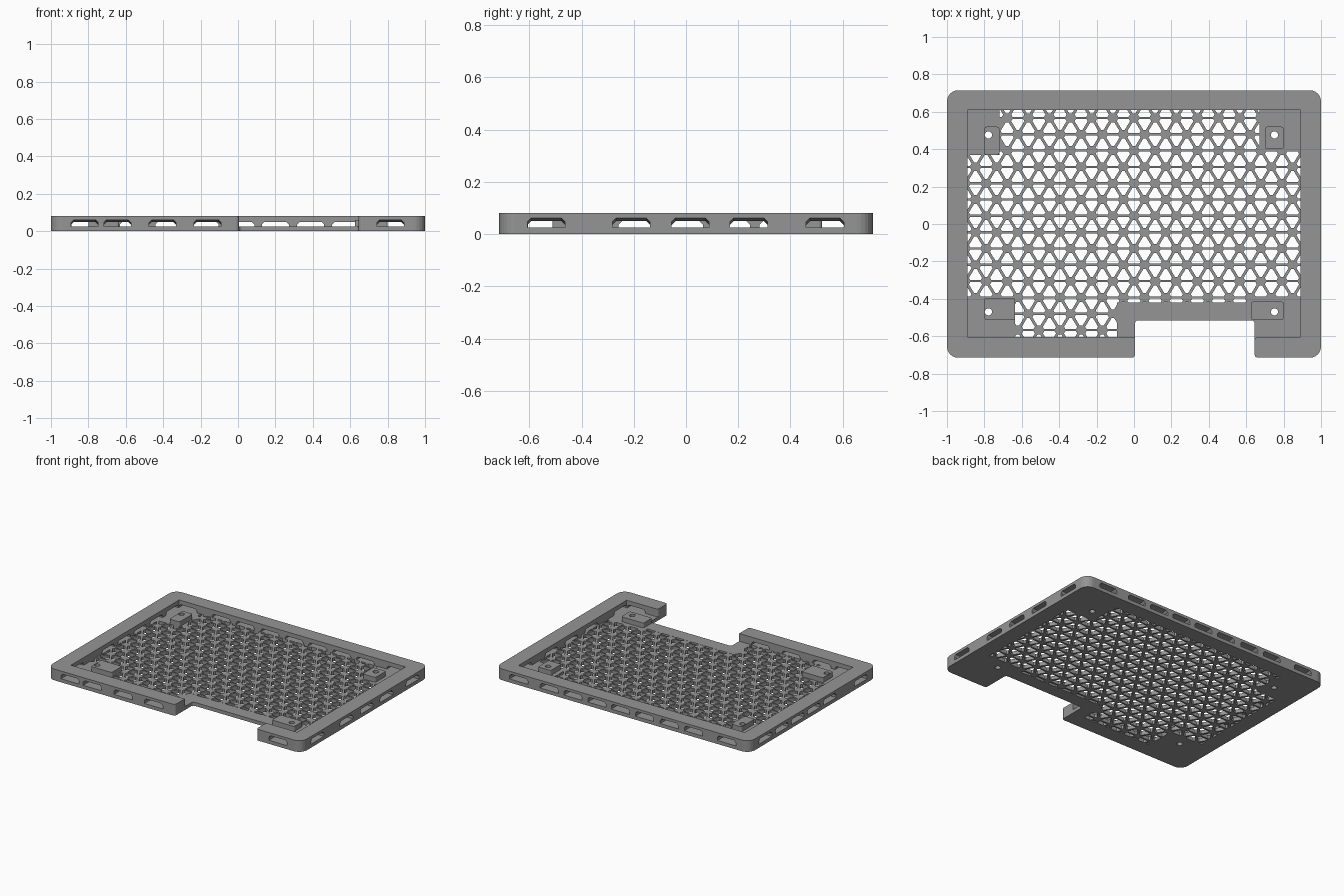
import bpy, bmesh
from math import cos, sin, pi
from mathutils import Vector

cube = bpy.data.objects.get("Cube")
if cube:
    bpy.data.objects.remove(cube)

H, FLOOR = 0.08, 0.025          # rim height, floor thickness
PITCH, ROW = 0.113, 0.0873      # triangle lattice

grey = bpy.data.materials.new("grey plastic")
grey.use_nodes = True
grey.diffuse_color = (0.3, 0.3, 0.3, 1)
grey.node_tree.nodes["Principled BSDF"].inputs["Base Color"].default_value = (0.3, 0.3, 0.3, 1)


def fillet(corners, steps=6):
    """Round each (x, y, radius) corner of an outline."""
    out = []
    for i, (x, y, r) in enumerate(corners):
        p = Vector((x, y))
        if r == 0:
            out.append(p)
            continue
        a = p + (Vector(corners[i - 1][:2]) - p).normalized() * r
        b = p + (Vector(corners[(i + 1) % len(corners)][:2]) - p).normalized() * r
        c = a + b - p
        for s in range(steps + 1):
            t = s / steps * pi / 2
            out.append(c + (a - c) * cos(t) + (b - c) * sin(t))
    return out


def rect(x0, y0, x1, y1, r=0):
    return fillet([(x0, y0, r), (x1, y0, r), (x1, y1, r), (x0, y1, r)])


def circle(x, y, r, n=20):
    return [Vector((x + r * cos(2 * pi * i / n), y + r * sin(2 * pi * i / n))) for i in range(n)]


def add_object(name, bm):
    """Turn a bmesh into a grey object."""
    bmesh.ops.recalc_face_normals(bm, faces=bm.faces)
    for f in bm.faces:
        f.smooth = False
    me = bpy.data.meshes.new(name)
    bm.to_mesh(me)
    bm.free()
    me.materials.append(grey)
    ob = bpy.data.objects.new(name, me)
    bpy.context.collection.objects.link(ob)
    return ob


def evaluated_mesh(ob):
    bpy.context.view_layer.update()
    return bpy.data.meshes.new_from_object(ob.evaluated_get(bpy.context.evaluated_depsgraph_get()))


def slab(name, outlines, z0, z1):
    """Flat plate from an outline followed by its holes."""
    cu = bpy.data.curves.new(name, 'CURVE')
    cu.dimensions, cu.fill_mode = '2D', 'BOTH'
    cu.extrude = (z1 - z0) / 2
    for pts in outlines:
        sp = cu.splines.new('POLY')
        sp.points.add(len(pts) - 1)
        for q, p in zip(sp.points, pts):
            q.co = (p.x, p.y, 0, 1)
        sp.use_cyclic_u = True
    tmp = bpy.data.objects.new(name + "_curve", cu)
    bpy.context.collection.objects.link(tmp)
    me = evaluated_mesh(tmp)
    bpy.data.objects.remove(tmp)
    bm = bmesh.new()
    bm.from_mesh(me)
    bpy.data.meshes.remove(me)
    bmesh.ops.translate(bm, vec=(0, 0, (z0 + z1) / 2), verts=bm.verts)
    bmesh.ops.remove_doubles(bm, verts=bm.verts, dist=1e-5)
    return add_object(name, bm)


# Rim: rounded band, open at the front notch
R, r = 0.06, 0.018
rim_edge = fillet([
    (0.005, -0.605, 0), (0.005, -0.715, r), (-1, -0.715, R), (-1, 0.715, R),
    (1, 0.715, R), (1, -0.715, R), (0.645, -0.715, r), (0.645, -0.605, r),
    (0.89, -0.605, 0), (0.89, 0.61, 0), (-0.89, 0.61, 0), (-0.89, -0.605, 0)])
bm = bmesh.new()
face = bm.faces.new([bm.verts.new((p.x, p.y, 0)) for p in rim_edge])
top = bmesh.ops.extrude_face_region(bm, geom=[face])["geom"]
bmesh.ops.translate(bm, vec=(0, 0, H), verts=[g for g in top if isinstance(g, bmesh.types.BMVert)])
rim = add_object("rim", bm)


# Vent slots: chamfered openings whose roof slopes down inward
def slot(bm, along, side, wall, axis):
    rings = []
    for depth, roof in ((0.02, 0.063), (-0.13, 0.047)):
        profile = [(-0.072, FLOOR), (0.072, FLOOR), (0.072, roof - 0.014),
                   (0.058, roof), (-0.058, roof), (-0.072, roof - 0.014)]
        off = side * (wall + depth)
        rings.append([bm.verts.new((along + u, off, z) if axis == 'x' else (off, along + u, z))
                      for u, z in profile])
    a, b = rings
    bm.faces.new(a)
    bm.faces.new(b)
    for i in range(len(a)):
        j = (i + 1) % len(a)
        bm.faces.new((a[i], a[j], b[j], b[i]))


front = (-0.82, -0.645, -0.403, -0.163, 0.815)
back = (-0.82, -0.56, -0.37, -0.175, 0.015, 0.2, 0.388, 0.575, 0.815)
left = (-0.535, -0.21, 0.017, 0.24, 0.532)
right = (-0.535, -0.187, -0.007, 0.173, 0.353, 0.535)
cutters = []
for axis, wall, low, high in (('x', 0.715, front, back), ('y', 1, right, left)):
    bm = bmesh.new()
    for side, centres in ((-1, low), (1, high)):
        for c in centres:
            slot(bm, c, side, wall, axis)
    cutter = add_object("slot_cutter_" + axis, bm)
    cutter.hide_render = True
    cutters.append(cutter)
    mod = rim.modifiers.new("slots_" + axis, 'BOOLEAN')
    mod.object, mod.operation, mod.solver = cutter, 'DIFFERENCE', 'EXACT'
    mod.use_self = True
cut_rim = evaluated_mesh(rim)
rim.modifiers.clear()
rim.data = cut_rim
for cutter in cutters:
    bpy.data.objects.remove(cutter)

# Screw positions and the posts around them
posts = {
    "back_right_post": ((-0.80, 0.37, -0.72, 0.52), (-0.778, 0.476)),
    "back_left_post": ((0.70, 0.40, 0.80, 0.52), (0.751, 0.476)),
    "front_right_post": ((-0.80, -0.512, -0.635, -0.395), (-0.778, -0.47)),
    "front_left_post": ((0.625, -0.512, 0.80, -0.415), (0.751, -0.47)),
}
screws = [circle(x, y, 0.019) for _, (x, y) in posts.values()]
for (name, (box, _)), hole in zip(posts.items(), screws):
    slab(name, [rect(*box, 0.012), hole], 0, 0.06)

# Perforated floor: alternating truncated triangles
holes = []
for k in range(-7, 8):
    for i in range(-16, 17):
        x, y = i * PITCH / 2, k * ROW
        if (x > -0.07 and y < -0.46) or (x > 0.58 and y < -0.4):
            continue
        if any(abs(x - sx) < 0.07 and abs(y - sy) < 0.075 for _, (sx, sy) in posts.values()):
            continue
        up = 1 if (i + k) % 2 == 0 else -1
        mid = Vector((x, y - up * ROW / 6))
        tri = [mid + Vector((0.75 * u * PITCH, 0.8 * up * v * ROW))
               for u, v in ((-0.5, -1 / 3), (0.5, -1 / 3), (0, 2 / 3))]
        pts = []
        for n in range(3):
            p = tri[n]
            pts += [p.lerp(tri[n - 1], 0.17), p.lerp(tri[(n + 1) % 3], 0.17)]
        holes.append(pts)
floor_edge = fillet([(-0.95, -0.66, 0), (-0.02, -0.66, 0), (-0.02, -0.48, 0), (0.66, -0.48, 0),
                     (0.66, -0.44, 0), (0.95, -0.44, 0), (0.95, 0.66, 0), (-0.95, 0.66, 0)])
slab("perforated_floor", [floor_edge] + holes + screws[:3], 0, FLOOR)

# Solid floor pads in the corners and behind the notch
slab("back_right_pad", [rect(-0.9, 0.37, -0.72, 0.62), screws[0]], 0, FLOOR)
slab("back_left_pad", [rect(0.67, 0.39, 0.9, 0.62), screws[1]], 0, FLOOR)
slab("front_right_pad", [rect(-0.9, -0.62, -0.635, -0.395), screws[2]], 0, FLOOR)
slab("notch_pad", [fillet([
    (-0.09, -0.62, 0), (0.005, -0.62, 0), (0.005, -0.515, r), (0.645, -0.515, r),
    (0.645, -0.62, 0), (0.9, -0.62, 0), (0.9, -0.42, 0), (-0.09, -0.42, 0)]), screws[3]], 0, FLOOR)
